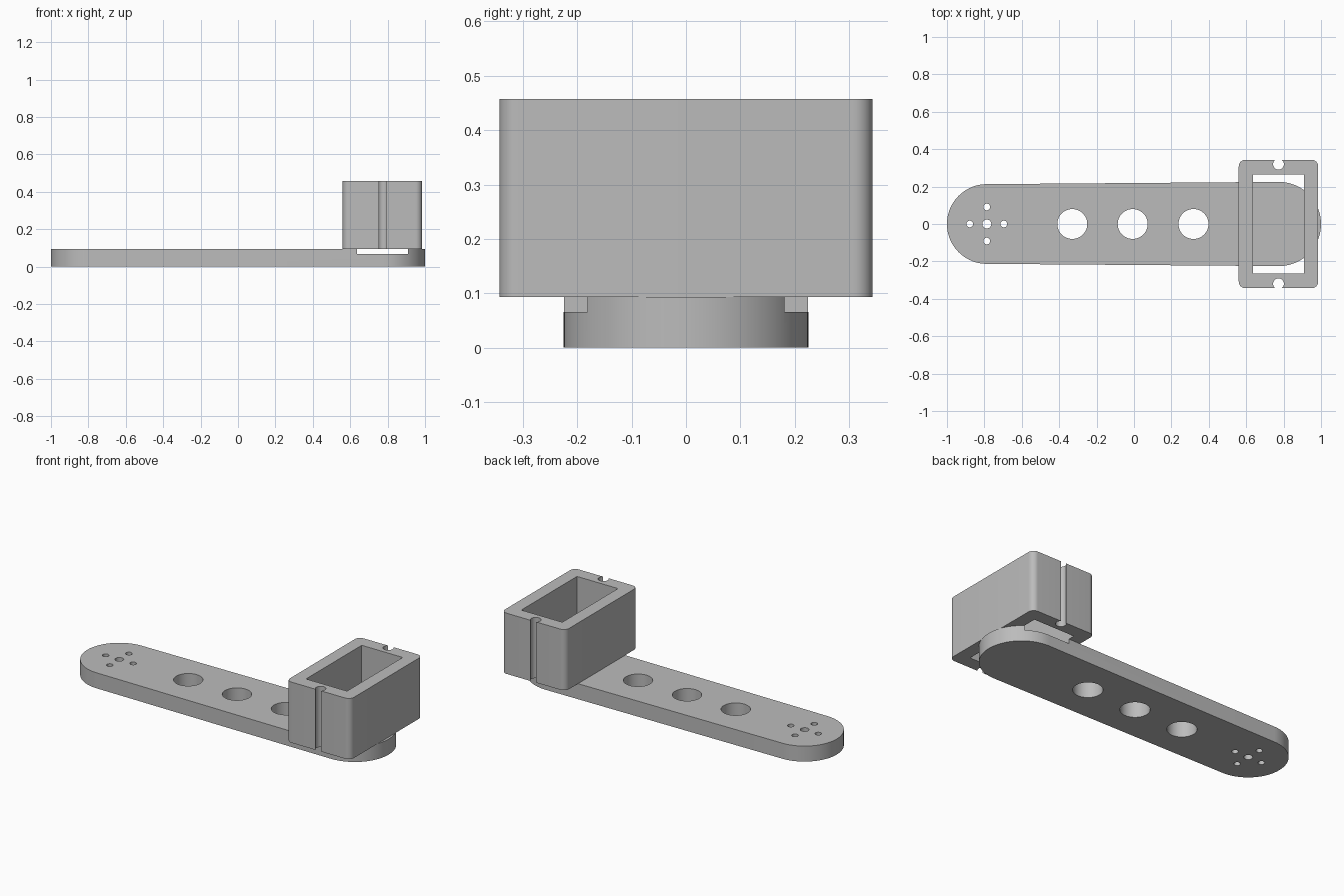
import bpy
import bmesh
from math import asin, cos, pi, sin, tau

if "Cube" in bpy.data.objects:
    bpy.data.objects.remove(bpy.data.objects["Cube"], do_unlink=True)

grey = bpy.data.materials.new("plain grey")
grey.use_nodes = True
grey.diffuse_color = (0.5, 0.5, 0.5, 1)
grey.node_tree.nodes["Principled BSDF"].inputs["Base Color"].default_value = (0.5, 0.5, 0.5, 1)


def arc(cx, cy, r, start, end, steps):
    return [(cx + r * cos(start + (end - start) * i / steps),
             cy + r * sin(start + (end - start) * i / steps)) for i in range(steps + 1)]


def circle(cx, cy, r, steps=48):
    return arc(cx, cy, r, 0, tau, steps)[:-1]


def rectangle(x0, x1, y):
    return [(x0, -y), (x1, -y), (x1, y), (x0, y)]


def prism(name, outline, z0, z1):
    """Extrude a closed outline from z0 up to z1."""
    bm = bmesh.new()
    face = bm.faces.new([bm.verts.new((x, y, z0)) for x, y in outline])
    top = bmesh.ops.extrude_face_region(bm, geom=[face])["geom"]
    bmesh.ops.translate(bm, vec=(0, 0, z1 - z0),
                        verts=[v for v in top if isinstance(v, bmesh.types.BMVert)])
    bmesh.ops.recalc_face_normals(bm, faces=bm.faces)
    mesh = bpy.data.meshes.new(name)
    bm.to_mesh(mesh)
    bm.free()
    mesh.materials.append(grey)
    obj = bpy.data.objects.new(name, mesh)
    bpy.context.collection.objects.link(obj)
    return obj


def cut(target, outlines, z0, z1):
    """Cut prisms out of the target, then remove the cutters."""
    for outline in outlines:
        cutter = prism("cutter", outline, z0, z1)
        cutter.hide_render = True
        mod = target.modifiers.new("cut", "BOOLEAN")
        mod.operation = "DIFFERENCE"
        mod.solver = "EXACT"
        mod.object = cutter
        bpy.context.view_layer.objects.active = target
        bpy.ops.object.modifier_apply(modifier=mod.name)
        bpy.data.objects.remove(cutter, do_unlink=True)


def smooth(obj):
    bpy.ops.object.select_all(action="DESELECT")
    obj.select_set(True)
    bpy.context.view_layer.objects.active = obj
    bpy.ops.object.shade_smooth_by_angle(angle=pi / 6)


# Flat arm with two round ends of slightly different size
ARM_TOP = 0.093
SMALL_X, SMALL_R, BIG_X, BIG_R = -0.787, 0.213, 0.775, 0.225
tilt = asin((BIG_R - SMALL_R) / (BIG_X - SMALL_X))
side = pi / 2 + tilt
arm = prism("arm", arc(BIG_X, 0, BIG_R, -side, side, 48)
            + arc(SMALL_X, 0, SMALL_R, side, tau - side, 48), 0, ARM_TOP)

# Three large holes and a cross of screw holes
cut(arm, [circle(x, 0, 0.08) for x in (-0.33, -0.007, 0.318)], -0.1, 0.2)
screws = [circle(SMALL_X, 0, 0.024, 32)]
for dx, dy in ((1, 0), (-1, 0), (0, 1), (0, -1)):
    screws.append(circle(SMALL_X + 0.091 * dx, 0.091 * dy, 0.018, 32))
cut(arm, screws, -0.1, 0.2)

# Shallow channel under the holder opening
OPEN_X0, OPEN_X1 = 0.636, 0.908
cut(arm, [rectangle(OPEN_X0, OPEN_X1, 0.4)], 0.066, 0.2)
smooth(arm)

# Rounded rectangular holder, open through, with a slotted hole in each end
X0, X1, Y, R = 0.56, 0.985, 0.343, 0.035
corners = [(X1 - R, Y - R), (X0 + R, Y - R), (X0 + R, R - Y), (X1 - R, R - Y)]
outline = []
for i, (cx, cy) in enumerate(corners):
    outline += arc(cx, cy, R, i * pi / 2, (i + 1) * pi / 2, 10)
holder = prism("holder", outline, ARM_TOP, 0.457)
cut(holder, [rectangle(OPEN_X0, OPEN_X1, 0.264)]
    + [circle((X0 + X1) / 2, s * 0.32, 0.029, 32) for s in (1, -1)], 0, 0.6)
smooth(holder)
